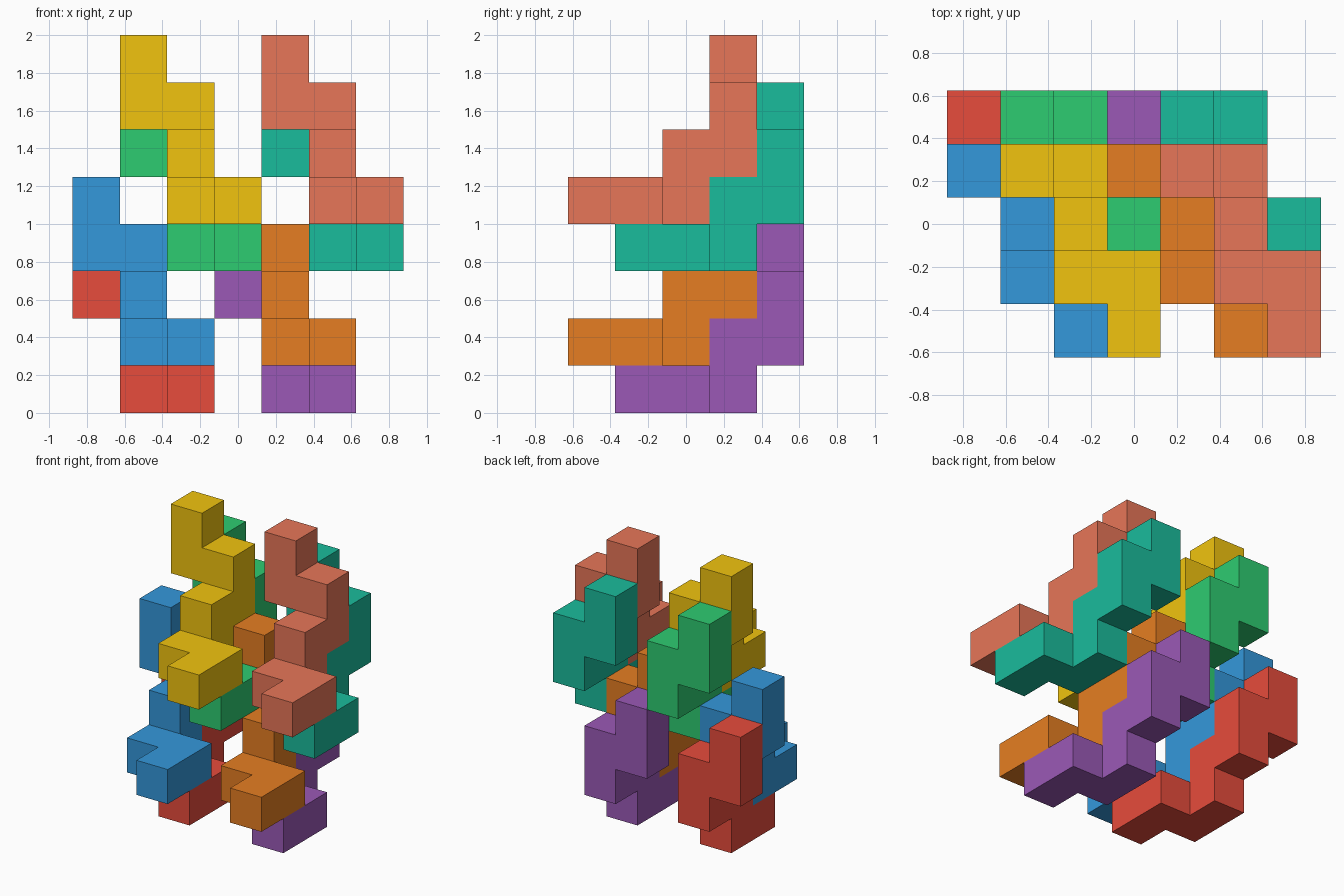
import bpy
import bmesh
from mathutils import Color, Vector

if "Cube" in bpy.data.objects:
    bpy.data.objects.remove(bpy.data.objects["Cube"])

U = 0.25  # edge of one cube cell

# The staircase path: every piece is these nine cells, walked step by step from the top
STEPS = ["down", "right", "down", "front", "down", "front", "right", "front"]
DIRS = {"down": Vector((0, 0, -1)), "right": Vector((1, 0, 0)), "front": Vector((0, -1, 0))}
CELLS = [Vector((0, 0, 0))]
for s in STEPS:
    CELLS.append(CELLS[-1] + DIRS[s])


def add_piece(name, start, color):
    """One polycube piece: cells merged into a single closed skin."""
    bm = bmesh.new()
    for c in CELLS:
        cube = bmesh.ops.create_cube(bm, size=U)
        bmesh.ops.translate(bm, verts=cube["verts"], vec=c * U)
    # drop the walls between neighbouring cells
    walls = {}
    for f in bm.faces:
        walls.setdefault(tuple(round(v * 8 / U) for v in f.calc_center_median()), []).append(f)
    inner = [f for pair in walls.values() if len(pair) > 1 for f in pair]
    bmesh.ops.delete(bm, geom=inner, context="FACES")
    bmesh.ops.remove_doubles(bm, verts=bm.verts, dist=0.001)
    # join coplanar squares into clean flat faces
    bmesh.ops.dissolve_limit(bm, angle_limit=0.01, verts=bm.verts, edges=bm.edges)
    bmesh.ops.recalc_face_normals(bm, faces=bm.faces)
    mesh = bpy.data.meshes.new(name)
    bm.to_mesh(mesh)
    bm.free()
    mat = bpy.data.materials.new(name + "_paint")
    mat.diffuse_color = (*Color(color).from_srgb_to_scene_linear(), 1)
    mat.use_nodes = True
    mat.node_tree.nodes["Principled BSDF"].inputs["Base Color"].default_value = mat.diffuse_color
    mesh.materials.append(mat)
    ob = bpy.data.objects.new(name, mesh)
    ob.location = ((start[0] - 3) * U, (start[1] - 2) * U, (start[2] + 0.5) * U)
    bpy.context.collection.objects.link(ob)


# Pieces keyed by (left/right, back/front, lower/upper), with sRGB colours
PIECES = {
    (0, 0, 0): ("red_piece", (0.906, 0.298, 0.235)),
    (1, 0, 0): ("purple_piece", (0.608, 0.349, 0.714)),
    (0, 1, 0): ("blue_piece", (0.204, 0.596, 0.859)),
    (1, 1, 0): ("orange_piece", (0.902, 0.494, 0.133)),
    (0, 0, 1): ("green_piece", (0.180, 0.800, 0.443)),
    (1, 0, 1): ("teal_piece", (0.102, 0.737, 0.612)),
    (0, 1, 1): ("yellow_piece", (0.945, 0.769, 0.059)),
    (1, 1, 1): ("salmon_piece", (0.906, 0.463, 0.345)),
}

# Lattice of pieces: 3 cells sideways, one forward-and-up, one right-and-3-up
for (a, b, c), (name, color) in PIECES.items():
    add_piece(name, (3 * a + c, 4 - b, 3 + b + 3 * c), color)
